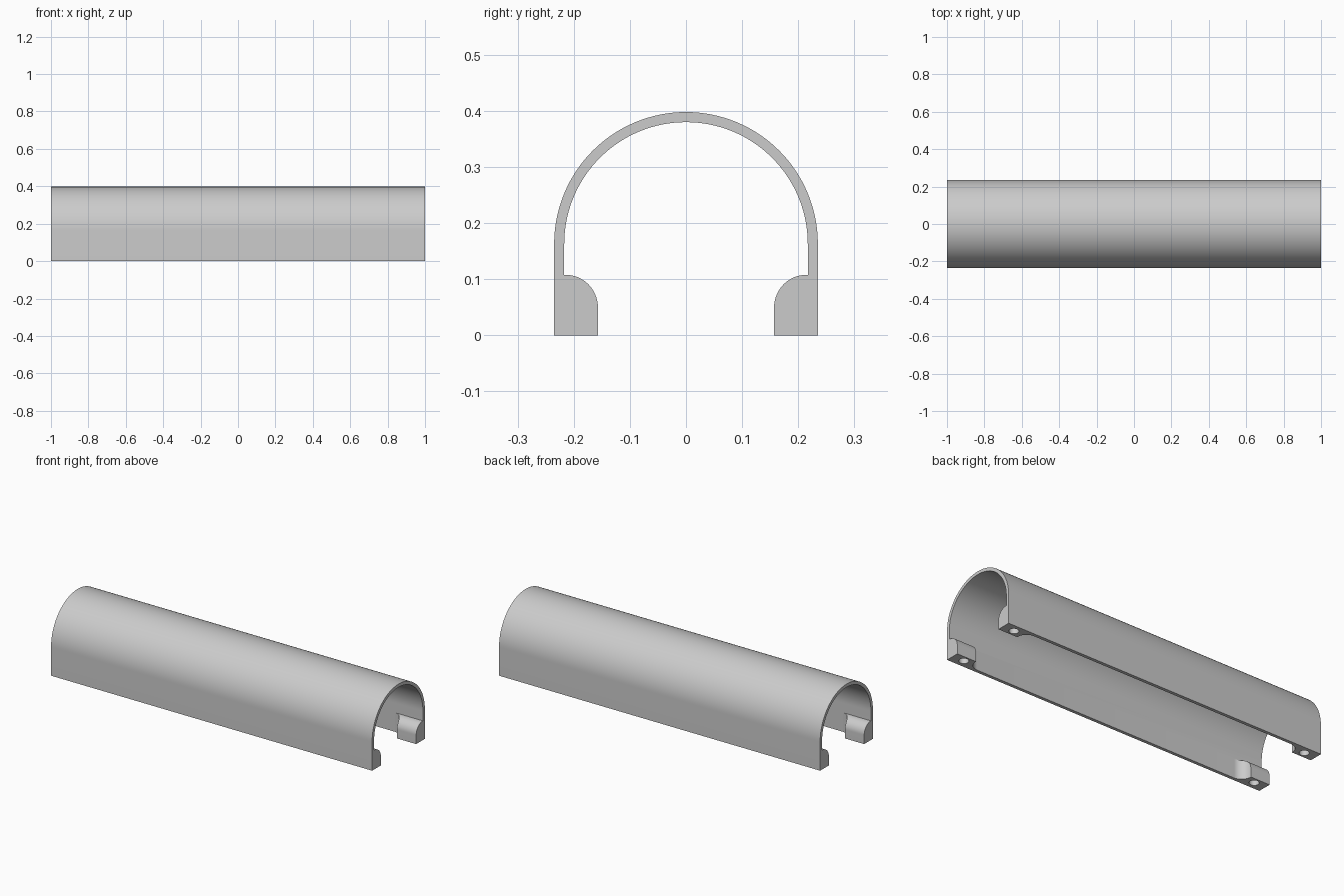
import bpy, bmesh
from math import sin, cos, pi, radians
from mathutils import Vector

cube = bpy.data.objects.get("Cube")
if cube:
    bpy.data.objects.remove(cube, do_unlink=True)

HALF_LEN = 1.0
R_OUT, R_IN = 0.235, 0.217
AXIS_Z = 0.163
MOUNT_IN, MOUNT_TOP, ROUND = 0.157, 0.108, 0.058
MOUNT_LEN, FILLET = 0.12, 0.057

grey = bpy.data.materials.new("light grey")
grey.use_nodes = True
grey.diffuse_color = (0.6, 0.6, 0.6, 1)
grey.node_tree.nodes["Principled BSDF"].inputs["Base Color"].default_value = (0.6, 0.6, 0.6, 1)


def arc(cx, cy, r, start, end, steps):
    angles = [radians(start + (end - start) * i / steps) for i in range(steps + 1)]
    return [(cx + r * cos(a), cy + r * sin(a)) for a in angles]


def prism(name, points, move):
    """Closed prism from 3D outline points swept along a vector."""
    bm = bmesh.new()
    face = bm.faces.new([bm.verts.new(p) for p in points])
    swept = bmesh.ops.extrude_face_region(bm, geom=[face])["geom"]
    bmesh.ops.translate(bm, vec=Vector(move),
                        verts=[v for v in swept if isinstance(v, bmesh.types.BMVert)])
    bmesh.ops.recalc_face_normals(bm, faces=bm.faces)
    mesh = bpy.data.meshes.new(name)
    bm.to_mesh(mesh)
    bm.free()
    mesh.materials.append(grey)
    obj = bpy.data.objects.new(name, mesh)
    bpy.context.collection.objects.link(obj)
    return obj


def apply(obj, mod):
    bpy.context.view_layer.objects.active = obj
    bpy.ops.object.modifier_apply(modifier=mod.name)


def combine(obj, other, operation):
    mod = obj.modifiers.new("combine", "BOOLEAN")
    mod.operation, mod.object, mod.solver = operation, other, "EXACT"
    apply(obj, mod)
    bpy.data.objects.remove(other, do_unlink=True)


# Arched shell: semicircle on straight walls
section = ([(R_OUT, 0)] + arc(0, AXIS_Z, R_OUT, 0, 180, 64) + [(-R_OUT, 0), (-R_IN, 0)]
           + arc(0, AXIS_Z, R_IN, 180, 0, 64) + [(R_IN, 0)])
cover = prism("arched_cover", [(-HALF_LEN, y, z) for y, z in section], (2 * HALF_LEN, 0, 0))

# Corner mount: rounded on top, flaring into the wall at its inner end
inside_wall = (R_OUT + R_IN) / 2
side = ([(inside_wall, 0), (inside_wall, MOUNT_TOP)]
        + arc(MOUNT_IN + ROUND, MOUNT_TOP - ROUND, ROUND, 90, 180, 16) + [(MOUNT_IN, 0)])
mounts = prism("corner_mounts", [(HALF_LEN - 0.3, y, z) for y, z in side], (0.3, 0, 0))

end_x = HALF_LEN - MOUNT_LEN
plan = ([(HALF_LEN + 0.1, MOUNT_IN - 0.1), (end_x, MOUNT_IN - 0.1)]
        + arc(end_x - FILLET, R_IN - FILLET, FILLET, 0, 90, 16)
        + [(end_x - FILLET, R_OUT), (HALF_LEN + 0.1, R_OUT)])
combine(mounts, prism("plan_cutter", [(x, y, -0.1) for x, y in plan], (0, 0, 0.4)), "INTERSECT")

# Mirror to all four corners and join with the shell
mirror = mounts.modifiers.new("mirror", "MIRROR")
mirror.use_axis = (True, True, False)
apply(mounts, mirror)
combine(cover, mounts, "UNION")

# Blind screw holes in the underside of each mount
for sx in (-1, 1):
    for sy in (-1, 1):
        ring = arc(sx * (HALF_LEN - 0.07), sy * 0.191, 0.025, 0, 348.75, 31)
        combine(cover, prism("hole_cutter", [(x, y, -0.05) for x, y in ring], (0, 0, 0.12)),
                "DIFFERENCE")

bpy.ops.object.select_all(action="DESELECT")
cover.select_set(True)
bpy.context.view_layer.objects.active = cover
bpy.ops.object.shade_smooth_by_angle(angle=radians(30))
